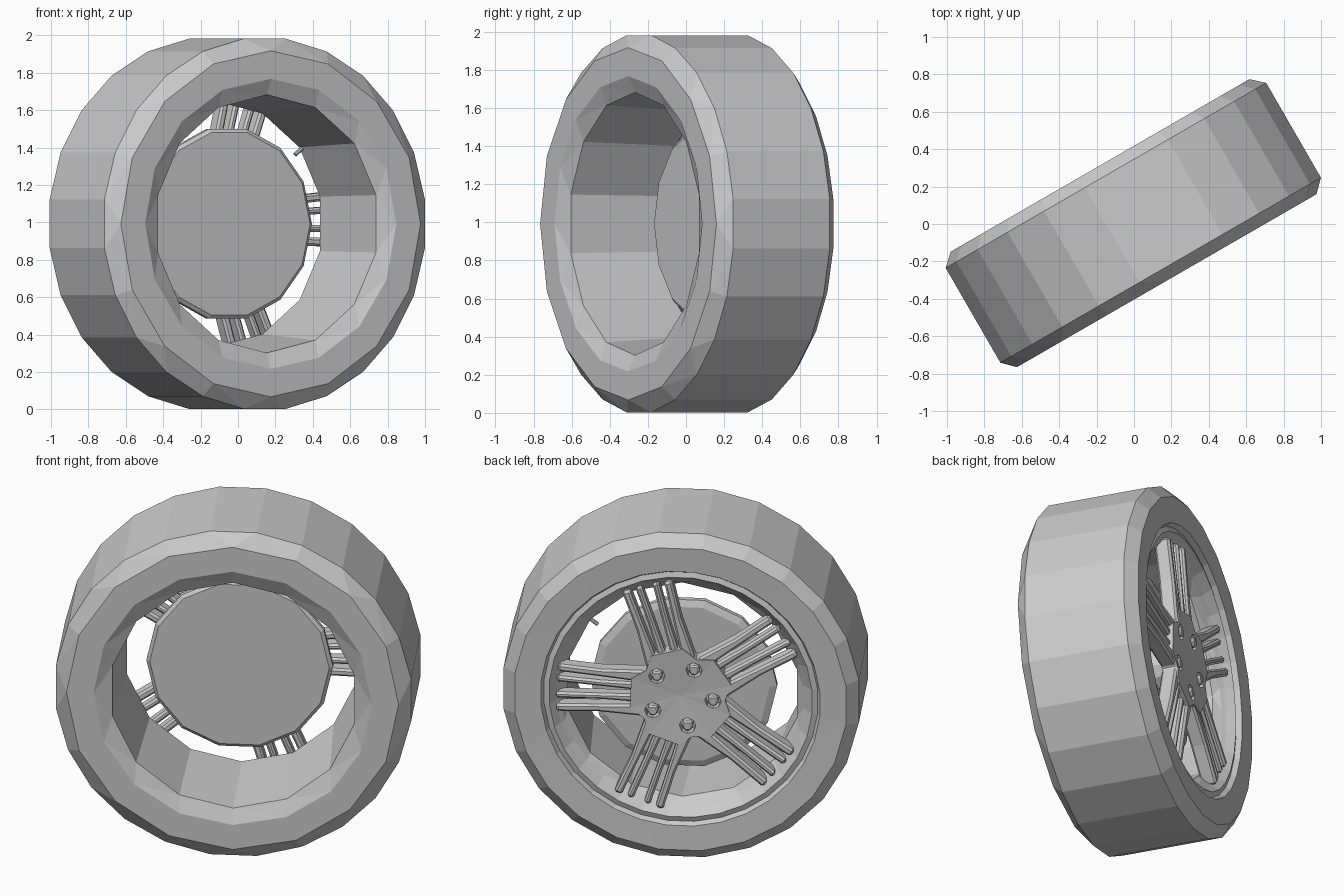
import bpy, bmesh, math
from mathutils import Matrix, Vector

if "Cube" in bpy.data.objects:
    bpy.data.objects.remove(bpy.data.objects["Cube"])

grey = bpy.data.materials.new("plain_grey")
grey.use_nodes = True
grey.diffuse_color = (0.6, 0.6, 0.6, 1)
grey.node_tree.nodes["Principled BSDF"].inputs["Base Color"].default_value = (0.6, 0.6, 0.6, 1)

# The wheel is built around local y (outer face at +y), then turned and lifted
PLACE = Matrix.Translation((0, 0, 0.9925)) @ Matrix.Rotation(math.radians(30), 4, 'Z')
TAU = math.tau


def finish(bm, name, bevel=0):
    bmesh.ops.recalc_face_normals(bm, faces=bm.faces)
    bm.transform(PLACE)
    mesh = bpy.data.meshes.new(name)
    bm.to_mesh(mesh)
    bm.free()
    mesh.materials.append(grey)
    obj = bpy.data.objects.new(name, mesh)
    bpy.context.collection.objects.link(obj)
    if bevel:
        mod = obj.modifiers.new("edge_bevel", 'BEVEL')
        mod.width = bevel
        mod.segments = 1
    return obj


def ring(bm, radius, y, sides, phase):
    """Ring of vertices; phase is in steps of one side."""
    angles = [(k + phase) * TAU / sides for k in range(sides)]
    return [(a, bm.verts.new((radius * math.cos(a), y, radius * math.sin(a)))) for a in angles]


def zip_rings(bm, p, q):
    """Skin two rings that may have different side counts."""
    p = p + [(p[0][0] + TAU, p[0][1])]
    q = q + [(q[0][0] + TAU, q[0][1])]
    i = j = 0
    while i < len(p) - 1 or j < len(q) - 1:
        next_p = p[i + 1][0] if i < len(p) - 1 else 99
        next_q = q[j + 1][0] if j < len(q) - 1 else 99
        if abs(next_p - next_q) < 1e-4:
            bm.faces.new((p[i][1], p[i + 1][1], q[j + 1][1], q[j][1]))
            i, j = i + 1, j + 1
        elif next_p < next_q:
            bm.faces.new((p[i][1], p[i + 1][1], q[j][1]))
            i += 1
        else:
            bm.faces.new((p[i][1], q[j + 1][1], q[j][1]))
            j += 1


def lathe(name, profile, closed=False, caps=False):
    bm = bmesh.new()
    rings = [ring(bm, *row) for row in profile]
    for a, b in zip(rings, rings[1:]):
        zip_rings(bm, a, b)
    if closed:
        zip_rings(bm, rings[-1], rings[0])
    if caps:
        for r in (rings[0], rings[-1]):
            bm.faces.new([v for _, v in r])
    return finish(bm, name)


def prism(bm, outline, y0, y1):
    """Solid slab from an (x, z) outline."""
    low = [bm.verts.new((x, y0, z)) for x, z in outline]
    high = [bm.verts.new((x, y1, z)) for x, z in outline]
    bm.faces.new(low)
    bm.faces.new(high)
    n = len(outline)
    for k in range(n):
        m = (k + 1) % n
        bm.faces.new((low[k], low[m], high[m], high[k]))


def turned(outline, angle):
    c, s = math.cos(angle), math.sin(angle)
    return [(r * c - w * s, r * s + w * c) for r, w in outline]


def circle(x, z, radius, sides):
    return [(x + radius * math.cos(k * TAU / sides), z + radius * math.sin(k * TAU / sides))
            for k in range(sides)]


# Tyre and barrel: one closed skin from tread, round the lip and through the bore
lathe("tyre_and_rim", [
    (0.775, -0.35, 16, 0), (0.925, -0.35, 16, 0), (0.998, -0.285, 24, 0.5),
    (0.998, 0.30, 24, 0.5), (0.93, 0.362, 24, 0.5), (0.78, 0.355, 32, 0.5),
    (0.765, 0.325, 32, 0.5), (0.735, 0.335, 32, 0.5), (0.70, 0.29, 32, 0.5),
    (0.68, 0.27, 32, 0.5), (0.655, 0.23, 14, 0.5), (0.69, -0.31, 14, 0.5),
], closed=True)

# Brake disc and axle
lathe("brake_disc", [(0.50, 0.095, 14, 0), (0.52, 0.11, 14, 0), (0.52, 0.14, 14, 0),
                     (0.48, 0.155, 14, 0)], caps=True)
lathe("axle", [(0.16, 0.14, 14, 0), (0.14, 0.27, 14, 0)], caps=True)

# Five spokes, each with two wide outer arms and two slim inner fins
spoke_angles = [math.radians(2 + 72 * k) for k in range(5)]
arm = [(0.19, 0.14), (0.45, 0.13), (0.69, 0.145), (0.69, 0.1), (0.45, 0.085), (0.24, 0.07)]
fin = [(0.22, 0.06), (0.45, 0.058), (0.695, 0.068), (0.695, 0.032), (0.45, 0.022), (0.22, 0.012)]
bm = bmesh.new()
for angle in spoke_angles:
    for outline, top in ((arm, 0.325), (fin, 0.315)):
        for side in (1, -1):
            prism(bm, turned([(r, w * side) for r, w in outline], angle), 0.235, top)
finish(bm, "spokes", bevel=0.012)

# Star-shaped hub with a shallow dished centre
bm = bmesh.new()
star = []
for angle in spoke_angles:
    star += turned([(0.20, -0.145), (0.28, -0.09), (0.28, 0.09)], angle)
prism(bm, star, 0.24, 0.332)
front = max(bm.faces, key=lambda f: f.calc_center_median().y)
centre = bmesh.ops.poke(bm, faces=[front])["verts"][0]
centre.co = Vector((0, 0.315, 0))
hub = finish(bm, "hub")

# Bolt wells cut into the hub
bolt_spots = [(0.18 * math.cos(a), 0.18 * math.sin(a))
              for a in (s + math.radians(40) for s in spoke_angles)]
bm = bmesh.new()
for x, z in bolt_spots:
    prism(bm, circle(x, z, 0.046, 8), 0.275, 0.4)
cutter = finish(bm, "bolt_well_cutter")
cutter.hide_render = True
mod = hub.modifiers.new("bolt_wells", 'BOOLEAN')
mod.operation = 'DIFFERENCE'
mod.object = cutter
bpy.context.view_layer.objects.active = hub
bpy.ops.object.modifier_apply(modifier=mod.name)
bpy.data.objects.remove(cutter)

# Wheel bolts
bm = bmesh.new()
for x, z in bolt_spots:
    prism(bm, circle(x, z, 0.033, 6), 0.27, 0.335)
finish(bm, "wheel_bolts", bevel=0.008)

# Valve stem pointing inward from the barrel
bm = bmesh.new()
stem = Matrix.Rotation(math.radians(-38), 4, 'Y') @ Matrix.Translation((0.64, 0.21, 0)) \
    @ Matrix.Rotation(math.radians(90), 4, 'Y')
bmesh.ops.create_cone(bm, cap_ends=True, segments=8, radius1=0.012, radius2=0.012,
                      depth=0.08, matrix=stem)
finish(bm, "valve_stem")
